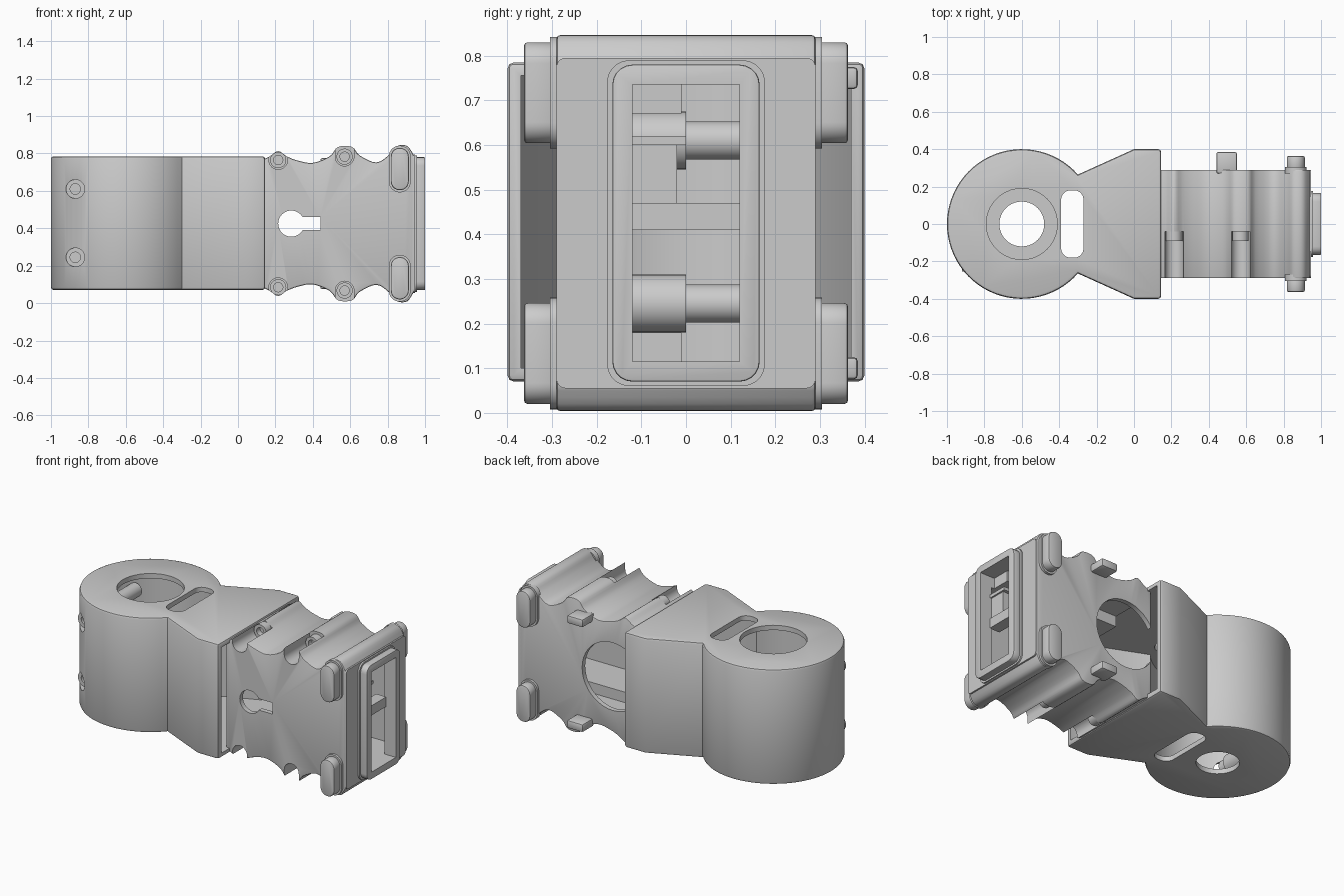
import bpy, bmesh, math
from mathutils import Vector

if "Cube" in bpy.data.objects:
    bpy.data.objects.remove(bpy.data.objects["Cube"])

mat = bpy.data.materials.new("light_grey")
mat.diffuse_color = (0.6, 0.6, 0.6, 1)
mat.use_nodes = True
mat.node_tree.nodes["Principled BSDF"].inputs["Base Color"].default_value = mat.diffuse_color
MID = 0.425  # mirror height of the whole housing


def prism(name, pts, axis, a, b, bevel=0):
    """Extrude a closed 2D outline along an axis from a to b."""
    place = {'x': lambda p, t: (t, p[0], p[1]),
             'y': lambda p, t: (p[0], t, p[1]),
             'z': lambda p, t: (p[0], p[1], t)}[axis]
    bm = bmesh.new()
    lo = [bm.verts.new(place(p, a)) for p in pts]
    hi = [bm.verts.new(place(p, b)) for p in pts]
    bm.faces.new(lo)
    bm.faces.new(hi)
    n = len(pts)
    for i in range(n):
        j = (i + 1) % n
        bm.faces.new((lo[i], lo[j], hi[j], hi[i]))
    bmesh.ops.recalc_face_normals(bm, faces=bm.faces)
    me = bpy.data.meshes.new(name)
    bm.to_mesh(me)
    bm.free()
    me.materials.append(mat)
    ob = bpy.data.objects.new(name, me)
    bpy.context.collection.objects.link(ob)
    if bevel:
        m = ob.modifiers.new("bevel", 'BEVEL')
        m.width, m.segments = bevel, 2
        m.limit_method, m.angle_limit = 'ANGLE', math.radians(80)
        bake(ob)
    return ob


def bake(ob):
    dg = bpy.context.evaluated_depsgraph_get()
    me = bpy.data.meshes.new_from_object(ob.evaluated_get(dg))
    ob.modifiers.clear()
    ob.data = me


def cut(ob, *cutters):
    for c in cutters:
        m = ob.modifiers.new("cut", 'BOOLEAN')
        m.operation, m.solver, m.object = 'DIFFERENCE', 'EXACT', c
        bake(ob)
        bpy.data.objects.remove(c)


def rect(x0, x1, y0, y1, r=0, n=5):
    """Rectangle outline, optionally with rounded corners."""
    if not r:
        return [(x0, y0), (x1, y0), (x1, y1), (x0, y1)]
    out = []
    for k, (cx, cy) in enumerate([(x1 - r, y1 - r), (x0 + r, y1 - r), (x0 + r, y0 + r), (x1 - r, y0 + r)]):
        for i in range(n + 1):
            t = math.pi / 2 * (k + i / n)
            out.append((cx + r * math.cos(t), cy + r * math.sin(t)))
    return out


def box(name, x0, x1, y0, y1, z0, z1, bevel=0):
    return prism(name, rect(x0, x1, y0, y1), 'z', z0, z1, bevel)


def circle(cx, cy, r, n=32):
    return [(cx + r * math.cos(2 * math.pi * i / n), cy + r * math.sin(2 * math.pi * i / n)) for i in range(n)]


def tube(name, cx, cz, r, ri, y0, y1):
    ob = prism(name, circle(cx, cz, r), 'y', y0, y1)
    cut(ob, prism("cutter", circle(cx, cz, ri, 16), 'y', y0 - 0.01, y1 - 0.02))
    return ob


def flip(z):
    return 2 * MID - z


# Head shell: round head, narrow neck and flared collar, open towards +x
def head_outline(r, neck, x_end):
    a = math.radians(neck)
    arc = [a + (2 * math.pi - 2 * a) * i / 56 for i in range(57)]
    return [(-0.6 + r * math.cos(t), r * math.sin(t)) for t in arc] + [(0, -r), (x_end, -r), (x_end, r), (0, r)]


shell = prism("head_shell", head_outline(0.4, 41.4, 0.145), 'z', 0.07, 0.785, 0.015)
cut(shell,
    prism("cutter", head_outline(0.37, 40, 0.2), 'z', 0.1, 0.755),
    prism("cutter", circle(-0.6, 0, 0.19, 40), 'z', 0.7, 0.9),
    prism("cutter", circle(-0.6, 0, 0.12, 40), 'z', 0, 0.2),
    prism("cutter", rect(-0.39, -0.27, -0.18, 0.18, 0.05), 'z', 0, 0.9))

# Screw bosses in the head, with their openings in the front wall
for z in (0.61, 0.245):
    cut(shell, prism("cutter", circle(-0.87, z, 0.05), 'y', -0.45, -0.1))
    tube("head_screw_boss", -0.87, z, 0.065, 0.025, -0.2, 0)
    tube("head_screw_ring", -0.87, z, 0.05, 0.028, -0.255, -0.19)
    prism("head_post", circle(-0.87, z, 0.043), 'y', 0, 0.24)


# Body: wavy top and bottom profile
def smooth_path(keys, n=4):
    pts = [Vector(k) for k in keys]
    pts = [pts[0]] + pts + [pts[-1]]
    out = []
    for p, q, r, s in zip(pts, pts[1:], pts[2:], pts[3:]):
        for i in range(n):
            t = i / n
            v = 0.5 * (2 * q + (r - p) * t + (2 * p - 5 * q + 4 * r - s) * t * t + (3 * q - p - 3 * r + s) * t ** 3)
            out.append((v.x, v.y))
    return out + [tuple(keys[-1])]


wave = smooth_path([(0.12, 0.76), (0.17, 0.785), (0.215, 0.813), (0.26, 0.785), (0.32, 0.762), (0.4, 0.75),
                    (0.49, 0.785), (0.535, 0.835), (0.61, 0.835), (0.65, 0.79), (0.74, 0.752),
                    (0.81, 0.795), (0.85, 0.84), (0.905, 0.84), (0.94, 0.79)])
body = prism("body", wave + [(x, flip(z)) for x, z in reversed(wave)], 'y', -0.29, 0.29, 0.008)
cut(body,
    box("cutter", 0, 0.92, -0.26, 0.26, 0.18, 0.67),
    box("cutter", 0, 0.92, -0.01, 0.26, 0.115, 0.735),
    box("cutter", 0.9, 1.1, -0.12, 0.12, 0.115, 0.735),
    prism("cutter", circle(0.3, MID, 0.21, 40), 'y', 0.2, 0.4),
    prism("cutter", circle(0.285, MID, 0.07), 'y', -0.4, -0.2),
    box("cutter", 0.33, 0.44, -0.4, -0.2, 0.39, 0.46))

# Screw notches open to the front and outwards, each with a screw ring
for x, z in ((0.215, 0.765), (0.57, 0.783)):
    for up in (True, False):
        zc, far = (z, 1.0) if up else (flip(z), -0.15)
        cut(body,
            prism("cutter", circle(x, zc, 0.05), 'y', -0.4, -0.04),
            box("cutter", x - 0.05, x + 0.05, -0.4, -0.04, min(zc, far), max(zc, far)))
        tube("body_screw", x, zc, 0.043, 0.025, -0.09, -0.035)

# Rounded pads on both sides, and catch tabs on the back
for s in (-1, 1):
    for zc in (0.717, flip(0.717)):
        def span(a, b):
            return (min(s * a, s * b), max(s * a, s * b))
        prism("pad_flange", rect(0.807, 0.923, zc - 0.125, zc + 0.125, 0.057, 8), 'y', *span(0.27, 0.305))
        prism("side_pad", rect(0.817, 0.913, zc - 0.113, zc + 0.113, 0.047, 8), 'y', *span(0.29, 0.363), 0.008)
for z in (0.75, flip(0.75)):
    box("back_tab", 0.44, 0.55, 0.27, 0.385, z - 0.025, z + 0.025, 0.01)

# End plate and raised rounded frame around the opening
plate = prism("end_plate", rect(-0.29, 0.29, 0.055, 0.795, 0.02), 'x', 0.93, 0.947)
rim = prism("frame_base", rect(-0.177, 0.177, 0.06, 0.79, 0.05), 'x', 0.94, 0.957)
frame = prism("end_frame", rect(-0.165, 0.165, 0.07, 0.78, 0.045), 'x', 0.94, 1.0, 0.005)
for ob in (plate, rim, frame):
    cut(ob, box("cutter", 0.9, 1.1, -0.12, 0.12, 0.115, 0.735))

# Cross ribs behind the opening
box("cross_rib", 0.86, 0.93, -0.125, 0.125, 0.41, 0.47)
box("rib_web", 0.88, 0.92, -0.125, -0.02, 0.47, 0.6)
box("upper_rib", 0.86, 0.93, -0.125, 0, 0.6, 0.62)

# Smooth curved faces, keep edges sharp
for ob in bpy.context.collection.objects:
    ob.select_set(True)
bpy.context.view_layer.objects.active = shell
bpy.ops.object.shade_smooth_by_angle(angle=math.radians(30))
